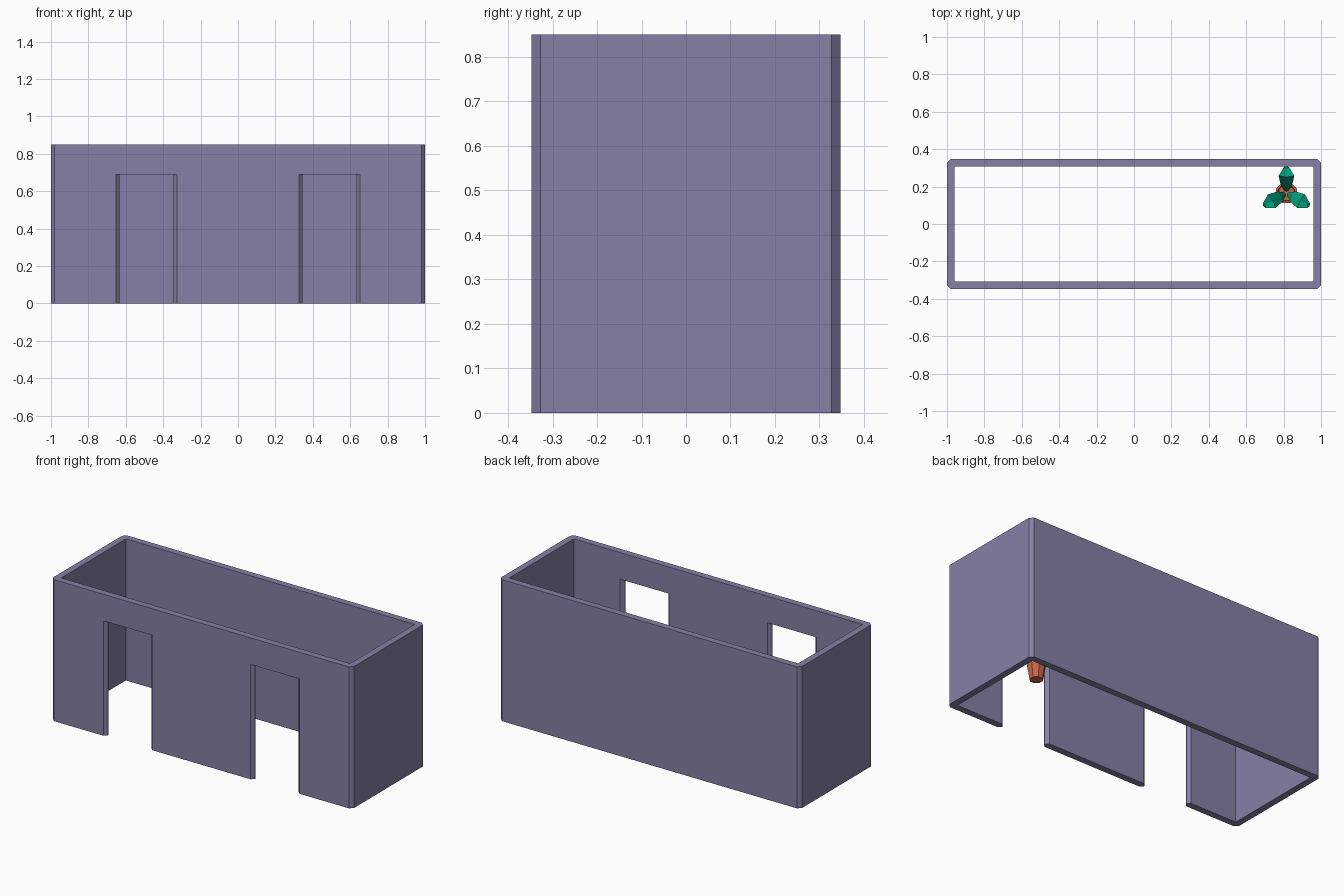
import bpy
import bmesh
from math import cos, sin, pi

if "Cube" in bpy.data.objects:
    bpy.data.objects.remove(bpy.data.objects["Cube"])

HX, HY, H, T, C = 1.0, 0.347, 0.85, 0.04, 0.02
DOOR_H = 0.69
PX, PY = 0.815, 0.167


def make(name, bm, color):
    bmesh.ops.recalc_face_normals(bm, faces=bm.faces[:])
    me = bpy.data.meshes.new(name)
    bm.to_mesh(me)
    bm.free()
    ob = bpy.data.objects.new(name, me)
    bpy.context.collection.objects.link(ob)
    if color:
        mat = bpy.data.materials.get(color[0]) or bpy.data.materials.new(color[0])
        mat.diffuse_color = color[1]
        mat.use_nodes = True
        mat.node_tree.nodes["Principled BSDF"].inputs["Base Color"].default_value = mat.diffuse_color
        me.materials.append(mat)
    return ob


def prism(name, pts, z0, z1, color=None):
    bm = bmesh.new()
    face = bm.faces.new([bm.verts.new((x, y, z0)) for x, y in pts])
    out = bmesh.ops.extrude_face_region(bm, geom=[face])
    for v in out["geom"]:
        if isinstance(v, bmesh.types.BMVert):
            v.co.z = z1
    return make(name, bm, color)


def cut(target, cutter):
    cutter.hide_render = True
    mod = target.modifiers.new("cut", "BOOLEAN")
    mod.operation = "DIFFERENCE"
    mod.solver = "EXACT"
    mod.object = cutter
    bpy.context.view_layer.objects.active = target
    bpy.ops.object.modifier_apply(modifier=mod.name)
    bpy.data.objects.remove(cutter)


WALL = ("wall_paint", (0.23, 0.22, 0.38, 1))
POT = ("terracotta", (0.60, 0.13, 0.06, 1))
GREEN = ("leaf_green", (0.0, 0.36, 0.20, 1))

# Walls: open rectangle with chamfered outer corners
outer = [(-HX + C, -HY), (HX - C, -HY), (HX, -HY + C), (HX, HY - C),
         (HX - C, HY), (-HX + C, HY), (-HX, HY - C), (-HX, -HY + C)]
walls = prism("walls", outer, 0, H, WALL)
ix, iy = HX - T, HY - T
cut(walls, prism("room_cutter", [(-ix, -iy), (ix, -iy), (ix, iy), (-ix, iy)], -0.1, H + 0.1))

# Doorways with jambs chamfered on both faces
a, b, s = 0.327, 0.652, 0.018
yf, yb = -HY, -HY + T
for side in (-1, 1):
    prof = [(a, yf - 0.1), (b, yf - 0.1), (b, yf), (b - s, yf + s), (b - s, yb - s),
            (b, yb), (b, yb + 0.1), (a, yb + 0.1), (a, yb), (a + s, yb - s),
            (a + s, yf + s), (a, yf)]
    cut(walls, prism("door_cutter", [(side * x, y) for x, y in prof], -0.1, DOOR_H))

# Plant pot: tapered octagon with a recessed top
bm = bmesh.new()
rings = []
for r, z in [(0.037, 0), (0.06, 0.13), (0.048, 0.13), (0.044, 0.105)]:
    rings.append([bm.verts.new((PX + r * cos((i + 0.5) * pi / 4), PY + r * sin((i + 0.5) * pi / 4), z))
                  for i in range(8)])
for lo, hi in zip(rings, rings[1:]):
    for i in range(8):
        j = (i + 1) % 8
        bm.faces.new([lo[i], lo[j], hi[j], hi[i]])
bm.faces.new(rings[0])
bm.faces.new(rings[-1])
make("plant_pot", bm, POT)

# Three arching leaves; stations are radius, height, half width
stations = [(0.012, 0.10, 0.012), (0.04, 0.23, 0.03), (0.09, 0.32, 0.042), (0.137, 0.31, 0.014)]
for k in range(3):
    ang = pi / 2 + k * 2 * pi / 3
    ca, sa = cos(ang), sin(ang)
    bm = bmesh.new()
    rings = []
    for r, z, w in stations:
        ring = [(r, -w, z + 0.006), (r + 0.006, 0, z - 0.012), (r, w, z + 0.006), (r - 0.006, 0, z)]
        rings.append([bm.verts.new((PX + u * ca - v * sa, PY + u * sa + v * ca, h)) for u, v, h in ring])
    for lo, hi in zip(rings, rings[1:]):
        for i in range(4):
            j = (i + 1) % 4
            bm.faces.new([lo[i], lo[j], hi[j], hi[i]])
    bm.faces.new(rings[0])
    bm.faces.new(rings[-1])
    make(f"leaf_{k + 1}", bm, GREEN)
